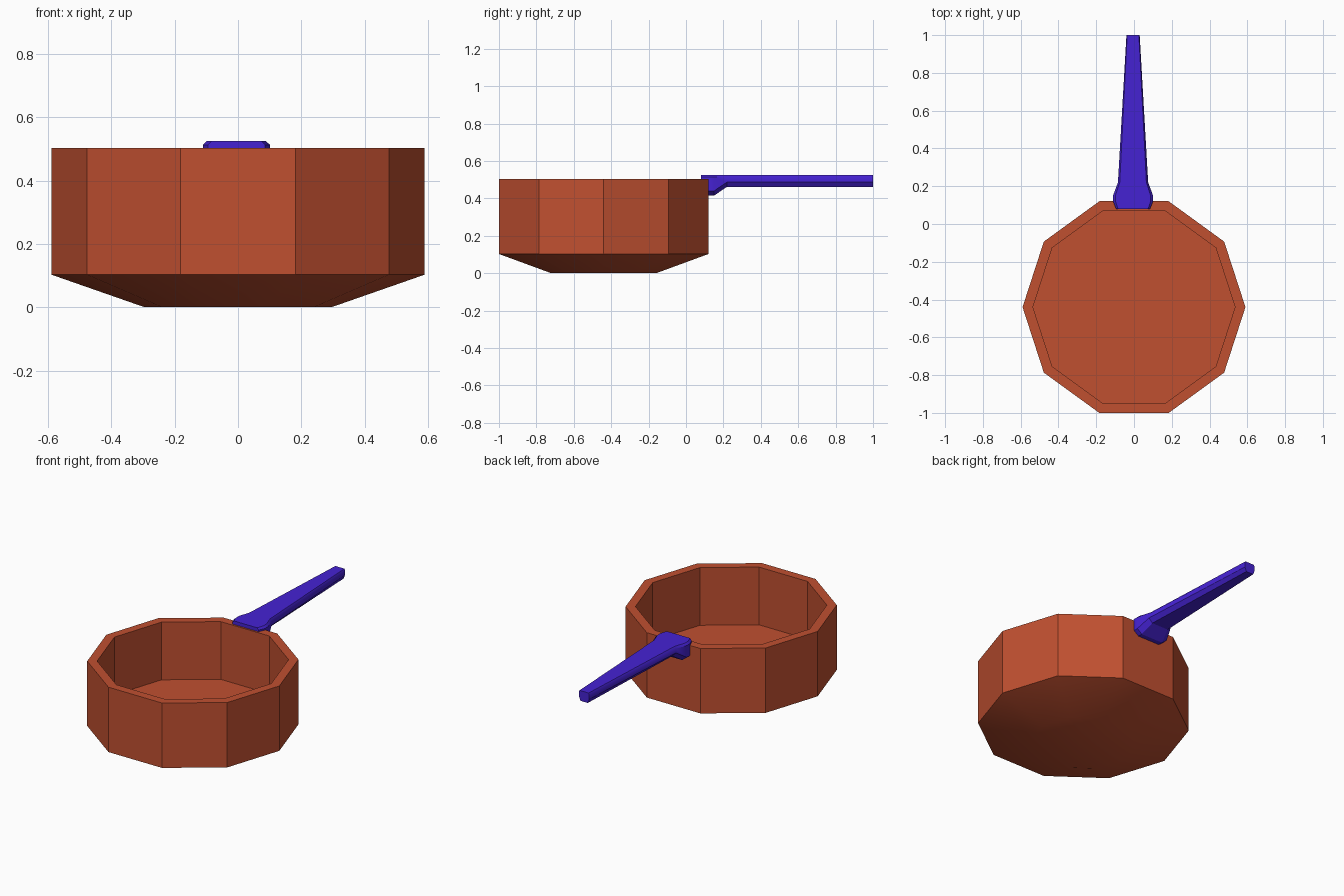
import bpy, bmesh, math

cube = bpy.data.objects.get("Cube")
if cube:
    bpy.data.objects.remove(cube, do_unlink=True)


def material(name, rgb):
    mat = bpy.data.materials.new(name)
    mat.use_nodes = True
    mat.diffuse_color = (*rgb, 1)
    mat.node_tree.nodes["Principled BSDF"].inputs["Base Color"].default_value = (*rgb, 1)
    return mat


def loft(name, rings, mat):
    """Skin equal-length rings of points into a closed solid with capped ends."""
    bm = bmesh.new()
    loops = [[bm.verts.new(p) for p in ring] for ring in rings]
    n = len(loops[0])
    for a, b in zip(loops, loops[1:]):
        for i in range(n):
            j = (i + 1) % n
            bm.faces.new((a[i], a[j], b[j], b[i]))
    bm.faces.new(loops[0])
    bm.faces.new(loops[-1])
    bmesh.ops.recalc_face_normals(bm, faces=bm.faces)
    mesh = bpy.data.meshes.new(name)
    bm.to_mesh(mesh)
    bm.free()
    mesh.materials.append(mat)
    obj = bpy.data.objects.new(name, mesh)
    bpy.context.collection.objects.link(obj)
    bpy.ops.object.select_all(action="DESELECT")
    obj.select_set(True)
    bpy.context.view_layer.objects.active = obj
    bpy.ops.object.shade_smooth_by_angle(angle=math.radians(30))
    return obj


red = material("terracotta red", (0.53, 0.08, 0.03))
blue = material("violet blue", (0.06, 0.016, 0.65))

# Pot: ten-sided bowl, from the tapered base up the wall and down to the inner floor
SIDES, CENTRE_Y = 10, -0.44


def decagon(radius, z):
    angles = [math.tau * i / SIDES for i in range(SIDES)]
    return [(radius * math.cos(a), CENTRE_Y + radius * math.sin(a), z) for a in angles]


pot_profile = [(0.295, 0), (0.59, 0.103), (0.59, 0.503), (0.535, 0.503), (0.535, 0.147)]
loft("pot", [decagon(r, z) for r, z in pot_profile], red)

# Handle: flat-topped bar with chamfered lower edges, flaring into a bracket at the rim
TOP, OFFSET = 0.525, -0.005


def handle_section(y, half, low):
    right = [(0.88 * half, TOP), (half, TOP - 0.012), (half, low + 0.025), (0.7 * half, low)]
    outline = right + [(-x, z) for x, z in reversed(right)]
    return [(x + OFFSET, y, z) for x, z in outline]


stations = [(0.08, 0.09, 0.415), (0.12, 0.106, 0.415), (0.15, 0.106, 0.415),
            (0.22, 0.08, 0.462), (1.0, 0.035, 0.462)]
loft("handle", [handle_section(*s) for s in stations], blue)
